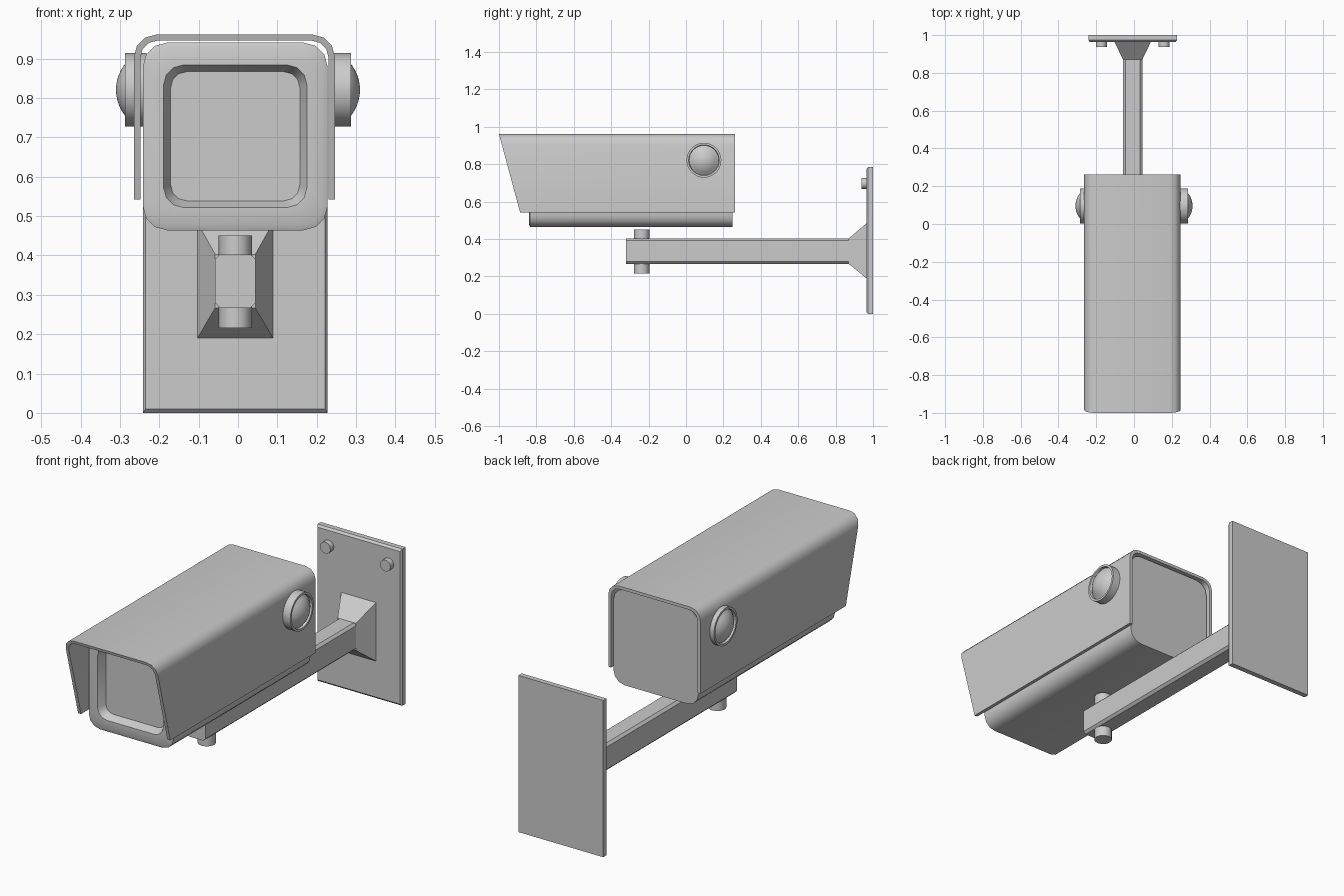
import bpy, bmesh, math
from mathutils import Vector

if "Cube" in bpy.data.objects:
    bpy.data.objects.remove(bpy.data.objects["Cube"])

CX = -0.007  # slight sideways offset of the housing and bracket


def finish(name, bm, smooth=False):
    bmesh.ops.recalc_face_normals(bm, faces=bm.faces[:])
    me = bpy.data.meshes.new(name)
    bm.to_mesh(me)
    bm.free()
    ob = bpy.data.objects.new(name, me)
    bpy.context.collection.objects.link(ob)
    if smooth:
        bpy.ops.object.select_all(action='DESELECT')
        ob.select_set(True)
        bpy.context.view_layer.objects.active = ob
        bpy.ops.object.shade_smooth_by_angle(angle=math.radians(35))
    return ob


def loft(name, rings, smooth=False):
    """Skin closed rings of equal length and cap both ends."""
    bm = bmesh.new()
    loops = [[bm.verts.new(p) for p in r] for r in rings]
    n = len(loops[0])
    for a, b in zip(loops, loops[1:]):
        for i in range(n):
            j = (i + 1) % n
            bm.faces.new((a[i], a[j], b[j], b[i]))
    bm.faces.new(loops[0])
    bm.faces.new(loops[-1])
    return finish(name, bm, smooth)


def rect(y, hx, z0, z1, r, seg=3):
    """Rounded rectangle in the xz plane."""
    pts = []
    for k, (sx, z) in enumerate(((1, z1 - r), (-1, z1 - r), (-1, z0 + r), (1, z0 + r))):
        for i in range(seg + 1):
            a = math.pi / 2 * (k + i / seg)
            pts.append((CX + sx * (hx - r) + r * math.cos(a), y, z + r * math.sin(a)))
    return pts


def cylinder(name, r, loc, depth, sides, rot=(0, 0, 0)):
    bpy.ops.mesh.primitive_cylinder_add(vertices=sides, radius=r, depth=depth, location=loc, rotation=rot)
    ob = bpy.context.object
    ob.name = name
    bpy.ops.object.shade_smooth_by_angle(angle=math.radians(35))
    return ob


# Camera body with rim and recessed window
loft("camera_body", [
    rect(0.248, 0.235, 0.464, 0.941, 0.062),
    rect(-0.834, 0.235, 0.464, 0.941, 0.062),
    rect(-0.84, 0.222, 0.478, 0.927, 0.052),
    rect(-0.84, 0.182, 0.522, 0.884, 0.05),
    rect(-0.80, 0.164, 0.539, 0.867, 0.04)], True)


# Sun shield: bent sheet with a slanted front edge
def arch(hx, top, r, seg=3):
    pts = [(CX - 0.002 + hx, 0.542)]
    for k, s in enumerate((1, -1)):
        for i in range(seg + 1):
            a = math.pi / 2 * (k + i / seg)
            pts.append((CX - 0.002 + s * (hx - r) + r * math.cos(a), top - r + r * math.sin(a)))
    return pts + [(CX - 0.002 - hx, 0.542)]


bm = bmesh.new()
grid = []
for prof in (arch(0.255, 0.961, 0.055), arch(0.239, 0.946, 0.043)):
    grid.append([(bm.verts.new((x, -1 + (0.961 - z) * 0.27, z)), bm.verts.new((x, 0.263, z)))
                 for x, z in prof])
outer, inner = grid
for i in range(len(outer) - 1):
    for s in (outer, inner):
        bm.faces.new((s[i][0], s[i + 1][0], s[i + 1][1], s[i][1]))
    for e in (0, 1):
        bm.faces.new((outer[i][e], outer[i + 1][e], inner[i + 1][e], inner[i][e]))
for i in (0, -1):
    bm.faces.new((outer[i][0], outer[i][1], inner[i][1], inner[i][0]))
finish("sun_shield", bm, True)

# Side knobs: lathed ring with a domed centre
R, C = 0.106, 0.204
profile = [(0.232, 0.093), (0.287, 0.093), (0.287, 0.082), (0.276, 0.079)]
for i in range(6):
    r = 0.077 * (1 - i / 6)
    profile.append((C + math.sqrt(R * R - r * r), r))
profile.append((C + R, 0.002))
for side, label in ((1, "right"), (-1, "left")):
    loft("knob_" + label, [[(side * x, 0.096 + r * math.cos(math.tau * k / 32),
                             0.821 + r * math.sin(math.tau * k / 32)) for k in range(32)]
                           for x, r in profile], True)

# Bracket arm, pivot pin and flared foot
b = 0.012
loft("bracket_arm", [
    rect(-0.32, 0.051, 0.267, 0.403, b, 1),
    rect(0.88, 0.051, 0.267, 0.403, b, 1)])
cylinder("pivot_pin", 0.042, (CX, -0.237, 0.333), 0.235, 12)


def box(y, hx, z0, z1):
    return [(CX + hx, y, z0), (CX + hx, y, z1), (CX - hx, y, z1), (CX - hx, y, z0)]


loft("bracket_foot", [box(0.87, 0.051, 0.267, 0.403), box(0.97, 0.099, 0.185, 0.488)])

# Wall plate with chamfered front edge, and its two bolts
loft("wall_plate", [box(0.964, 0.228, 0.01, 0.774), box(0.974, 0.235, 0, 0.784), box(1.0, 0.235, 0, 0.784)])
for s in (1, -1):
    cylinder("plate_bolt", 0.029, (CX + s * 0.166, 0.955, 0.697), 0.036, 12, (math.pi / 2, 0, 0))
